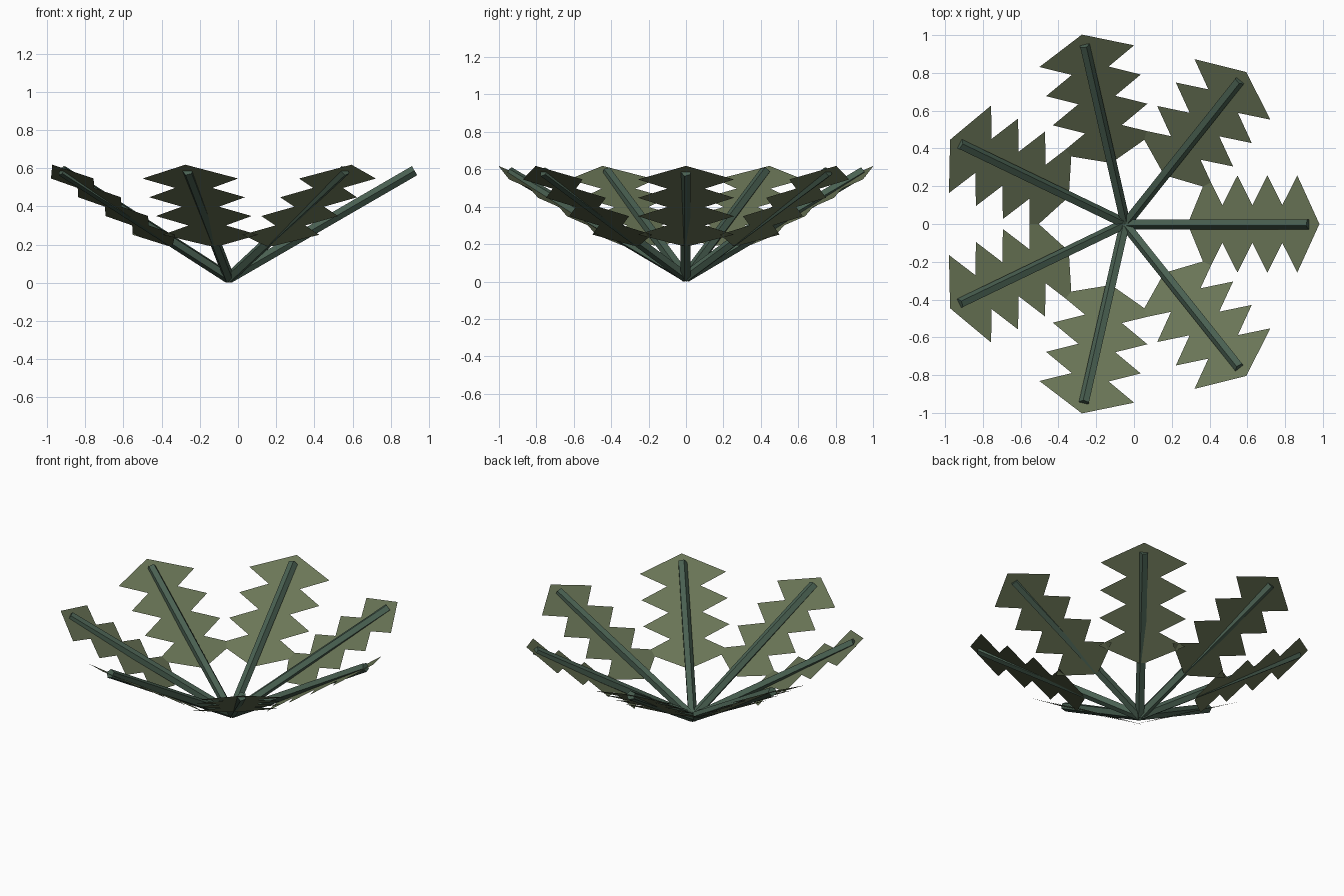
import bpy, bmesh, math
from mathutils import Vector, Matrix

if "Cube" in bpy.data.objects:
    bpy.data.objects.remove(bpy.data.objects["Cube"])

COUNT = 7
CENTRE = Vector((-0.047, 0, 0))


def material(name, rgb):
    m = bpy.data.materials.new(name)
    m.diffuse_color = (*rgb, 1)
    m.use_nodes = True
    m.node_tree.nodes["Principled BSDF"].inputs["Base Color"].default_value = m.diffuse_color
    return m


leaf_mat = material("leaf_green", (0.145, 0.18, 0.095))
stem_mat = material("stem_green", (0.067, 0.117, 0.083))


def finish(bm, name, mat, angle):
    me = bpy.data.meshes.new(name)
    bm.to_mesh(me)
    bm.free()
    me.materials.append(mat)
    ob = bpy.data.objects.new(name, me)
    ob.matrix_world = Matrix.Translation(CENTRE) @ Matrix.Rotation(angle, 4, 'Z')
    bpy.context.collection.objects.link(ob)


# five-sided stem rising outwards, one ridge to the side
def stem(angle, i):
    start, end, r = Vector((0, 0, 0.024)), Vector((0.972, 0, 0.587)), 0.029
    d = (end - start).normalized()
    side, up = Vector((0, -1, 0)), d.cross(Vector((0, 1, 0)))
    bm = bmesh.new()
    rings = []
    for c in (start, end):
        ring = []
        for k in range(5):
            a = math.tau * k / 5
            ring.append(bm.verts.new(c + side * r * math.cos(a) + up * r * math.sin(a)))
        rings.append(ring)
    for k in range(5):
        n = (k + 1) % 5
        bm.faces.new((rings[0][k], rings[0][n], rings[1][n], rings[1][k]))
    bm.faces.new(rings[0])
    bm.faces.new(rings[1])
    bmesh.ops.recalc_face_normals(bm, faces=bm.faces)
    finish(bm, f"stem_{i}", stem_mat, angle)


# flat saw-toothed blade: strip of (distance along, half width) stations
def leaf(angle, i):
    stations = [(0.34, 0.022)]
    for k in range(4):
        x = 0.436 + 0.1585 * k
        stations.append((x, 0.257))
        if k < 3:
            stations.append((x + 0.079, 0.10))
    stations.append((1.028, 0.001))
    bm = bmesh.new()
    pairs = []
    for x, w in stations:
        z = 0.618 - 0.62 * (1.028 - x)
        pairs.append([bm.verts.new((x, y, z)) for y in (-w, w)])
    for p, q in zip(pairs, pairs[1:]):
        bm.faces.new((p[0], q[0], q[1], p[1]))
    finish(bm, f"leaf_{i}", leaf_mat, angle)


for i in range(COUNT):
    a = math.tau * i / COUNT
    stem(a, i + 1)
    leaf(a, i + 1)
